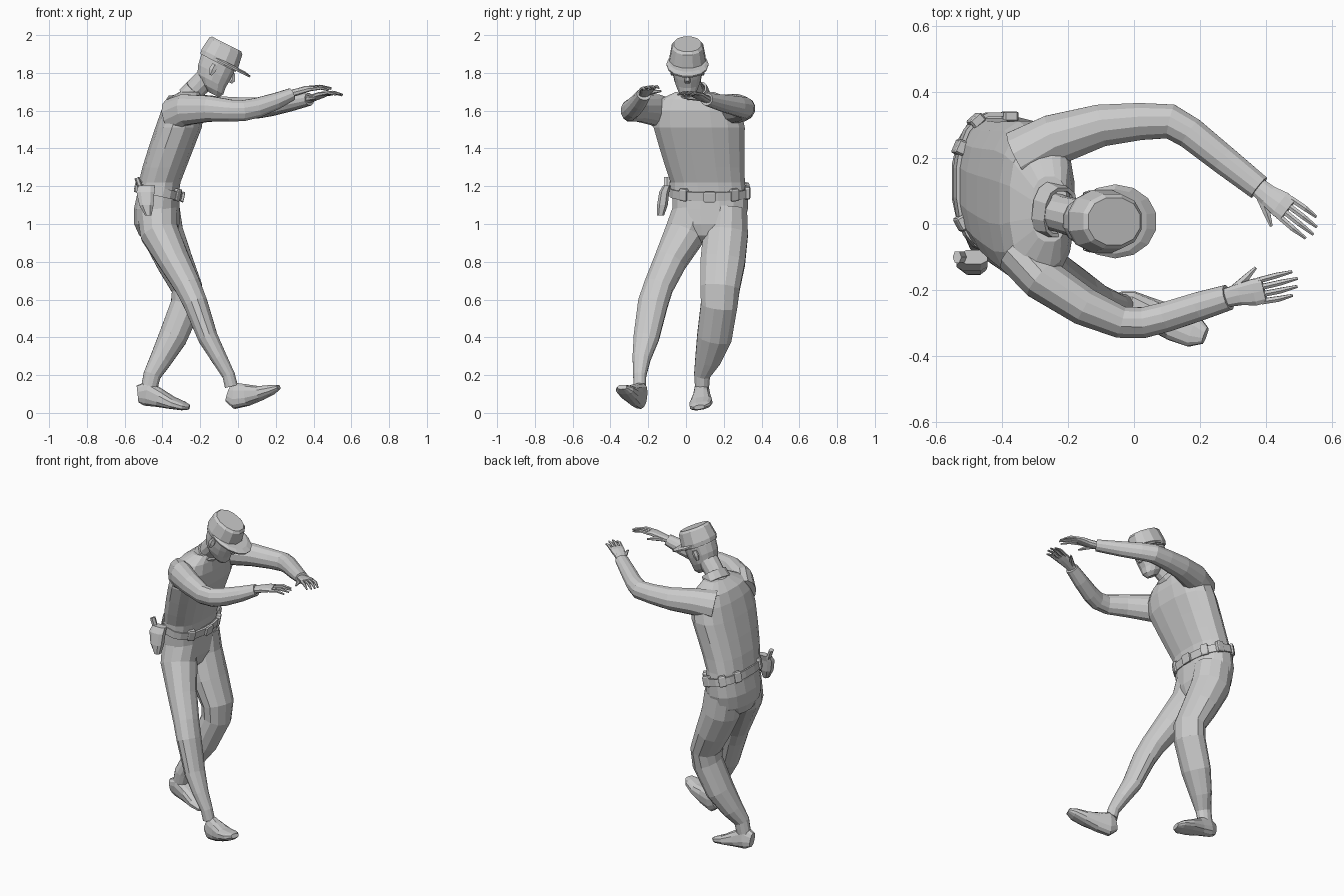
import bpy, bmesh
from math import sin, cos, pi, radians
from mathutils import Vector, Matrix

X, Y, Z = Vector((1, 0, 0)), Vector((0, 1, 0)), Vector((0, 0, 1))


def loft(bm, rings, ref=None, n=12, p=1.0, caps=True):
    """Skin ellipses (x, y, z, ru, rv); level ones, or square to the path when ref is given."""
    pts = [Vector(r[:3]) for r in rings]
    loops = []
    for i, r in enumerate(rings):
        u, v = X, Y
        if ref is not None:
            t = (pts[min(i + 1, len(pts) - 1)] - pts[max(i - 1, 0)]).normalized()
            u = (ref - t * ref.dot(t)).normalized()
            v = t.cross(u)
        ring = []
        for k in range(n):
            a = 2 * pi * (k + 0.5) / n
            c, s = cos(a), sin(a)
            c = abs(c) ** p * (1 if c > 0 else -1)
            s = abs(s) ** p * (1 if s > 0 else -1)
            ring.append(bm.verts.new(pts[i] + u * c * r[3] + v * s * r[4]))
        loops.append(ring)
    for a, b in zip(loops, loops[1:]):
        for k in range(n):
            bm.faces.new((a[k], a[(k + 1) % n], b[(k + 1) % n], b[k]))
    if caps:
        bm.faces.new(loops[0][::-1])
        bm.faces.new(loops[-1])


def finish(name, bm, matrix=None):
    bmesh.ops.recalc_face_normals(bm, faces=bm.faces)
    if matrix:
        bm.transform(matrix)
    me = bpy.data.meshes.new(name)
    bm.to_mesh(me)
    bm.free()
    ob = bpy.data.objects.new(name, me)
    bpy.context.collection.objects.link(ob)
    return ob


def part(name, rings, ref=None, n=12, p=1.0, matrix=None, caps=True):
    bm = bmesh.new()
    loft(bm, rings, ref, n, p, caps)
    return finish(name, bm, matrix)


def box(name, loc, size, yaw=0.0, tilt=0.0):
    bm = bmesh.new()
    bmesh.ops.create_cube(bm, size=1)
    bmesh.ops.bevel(bm, geom=bm.edges[:], offset=0.12, segments=1, affect='EDGES')
    m = (Matrix.Translation(loc) @ Matrix.Rotation(tilt, 4, 'Y')
         @ Matrix.Rotation(yaw, 4, 'Z') @ Matrix.Diagonal((*size, 1)))
    return finish(name, bm, m)


# Torso and pelvis
part("torso", [(-.425, .12, 1.15, .112, .205), (-.415, .115, 1.22, .112, .2),
               (-.39, .1, 1.3, .118, .212), (-.355, .085, 1.4, .122, .228),
               (-.315, .07, 1.51, .125, .245), (-.293, .062, 1.6, .115, .235),
               (-.282, .06, 1.66, .095, .2), (-.255, .045, 1.70, .055, .1)], n=16, p=.8)
part("pelvis", [(-.42, .128, 1.17, .113, .203), (-.43, .128, 1.08, .123, .203),
                (-.43, .125, 1.0, .122, .185), (-.425, .115, .94, .1, .12),
                (-.415, .11, .9, .05, .05)], n=16, p=.85)

# Legs
part("right_leg", [(-.43, .035, 1.08, .105, .11), (-.415, -.005, .95, .11, .105),
                   (-.335, -.085, .8, .088, .085), (-.265, -.145, .67, .08, .072),
                   (-.225, -.175, .58, .082, .066), (-.16, -.21, .4, .07, .055),
                   (-.1, -.235, .29, .05, .044), (-.05, -.245, .2, .036, .035),
                   (-.035, -.245, .14, .034, .036)], Y)
part("left_leg", [(-.42, .215, 1.08, .112, .115), (-.4, .21, .95, .122, .115),
                  (-.335, .195, .8, .122, .1), (-.27, .18, .66, .108, .085),
                  (-.275, .175, .57, .1, .085), (-.345, .15, .4, .095, .078),
                  (-.41, .115, .28, .07, .06), (-.455, .085, .2, .044, .048),
                  (-.47, .085, .13, .038, .045)], Y)

# Shoes
part("right_shoe", [(-.05, -.23, .1, .026, .045), (-.015, -.242, .09, .04, .07),
                    (.05, -.27, .095, .046, .058), (.12, -.3, .105, .054, .038),
                    (.18, -.325, .123, .05, .026), (.215, -.338, .137, .026, .013)],
     Vector((0, 1, -.12)), 12, .8)
part("left_shoe", [(-.532, .088, .1, .024, .045), (-.485, .088, .105, .04, .068),
                   (-.42, .085, .08, .048, .05), (-.35, .08, .054, .062, .032),
                   (-.29, .074, .037, .056, .022), (-.258, .07, .03, .028, .012)],
     Vector((0, 1, .2)), 12, .8)

# Sleeves
part("right_arm", [(-.35, -.09, 1.57, .095, .07), (-.28, -.165, 1.605, .085, .068),
                   (-.15, -.25, 1.61, .07, .06), (-.04, -.297, 1.6, .06, .05),
                   (.03, -.298, 1.6, .057, .048), (.1, -.28, 1.615, .054, .047),
                   (.2, -.248, 1.65, .045, .045), (.285, -.222, 1.687, .034, .04)], Z)
part("left_arm", [(-.34, .2, 1.59, .095, .09), (-.24, .255, 1.612, .08, .08),
                  (-.1, .298, 1.61, .068, .066), (.02, .31, 1.612, .06, .058),
                  (.11, .31, 1.615, .057, .054), (.17, .275, 1.623, .054, .05),
                  (.27, .195, 1.64, .046, .046), (.378, .11, 1.66, .034, .04)], Z)


# Hands: palm, four bent fingers and a thumb
def hand(name, wrist, d, side):
    d = Vector(d).normalized()
    s = Vector(side)
    s = (s - d * s.dot(d)).normalized()
    up = d.cross(s)
    up = up if up.z > 0 else -up

    def at(a, b, c, *r):
        return (*(Vector(wrist) + d * a + s * b + up * c), *r)
    bm = bmesh.new()
    loft(bm, [at(-.02, 0, 0, .028, .02), at(.04, .002, .002, .034, .018),
              at(.085, 0, .004, .042, .016), at(.115, 0, .003, .04, .011)], s, 10, .8)
    for i, length in enumerate((.1, .112, .106, .085)):
        b = .032 - .0215 * i
        loft(bm, [at(.1, b, .002, .01, .01), at(.11 + length * .5, b * 1.1, -.004, .0095, .009),
                  at(.105 + length, b * 1.1, -.026, .005, .005)], s, 6)
    loft(bm, [at(.02, .02, -.002, .014, .014), at(.065, .046, -.01, .012, .011),
              at(.1, .07, -.018, .005, .005)], s, 6)
    return finish(name, bm)


hand("right_hand", (.285, -.222, 1.69), (.97, .2, .25), (-.2, .97, .1))
hand("left_hand", (.378, .11, 1.66), (.79, -.61, .25), (-.62, -.78, 0))

# Neck and collar
part("neck", [(-.265, .045, 1.66, .06, .06), (-.22, .03, 1.72, .056, .058),
              (-.15, .012, 1.79, .06, .06)], Y)
collar = part("collar", [(-.255, .045, 1.672, .086, .068), (-.222, .035, 1.713, .078, .062)],
              Y, 12, .8, caps=False)
collar.modifiers.new("thickness", 'SOLIDIFY').thickness = .012

# Head and cap, modelled upright and then bowed forward
bow = Matrix.Translation((-.17, .008, 1.70)) @ Matrix.Rotation(radians(27), 4, 'Y')
part("head", [(.045, 0, .005, .03, .028), (.02, 0, .03, .07, .054), (0, 0, .065, .085, .07),
              (-.008, 0, .11, .096, .079), (-.012, 0, .16, .1, .083),
              (-.012, 0, .2, .098, .083)], n=14, p=.9, matrix=bow)
part("nose", [(.085, 0, .155, .012, .009), (.095, 0, .12, .02, .016),
              (.09, 0, .1, .014, .015)], n=6, matrix=bow)
part("cap_crown", [(-.013, 0, .165, .108, .094), (-.014, 0, .19, .112, .098),
                   (-.016, 0, .262, .102, .085), (-.017, 0, .275, .09, .073)],
     n=12, p=.9, matrix=bow)
part("cap_visor", [(.035, 0, .172, .14, .11), (.035, 0, .182, .142, .112),
                   (.03, 0, .19, .11, .098)], n=14, matrix=bow)
for y in (-.082, .082):
    part("ear", [(-.02, y, .09, .01, .006), (-.022, y, .12, .022, .012),
                 (-.022, y, .15, .018, .01)], n=6, matrix=bow)

# Belt with buckle and pouches
TILT = radians(12)
tip = Matrix.Translation((-.42, .125, 1.17)) @ Matrix.Rotation(TILT, 4, 'Y')
belt = part("belt", [(0, 0, -.023, .126, .214), (0, 0, .023, .126, .214)], n=20, p=.85,
            matrix=tip, caps=False)
belt.modifiers.new("thickness", 'SOLIDIFY').thickness = .012
box("belt_buckle", tip @ Vector((.131, 0, 0)), (.016, .065, .056), 0, TILT)
for deg in (-40, 38, 70, 118, 150, 215):
    a = radians(deg)
    spot = tip @ Vector((.127 * cos(a), .213 * sin(a), .005))
    yaw = radians(90) if abs(sin(a)) > .9 else a * .8 if cos(a) > 0 else pi + (a - pi) * .8
    box("belt_pouch", spot, (.03, .045, .065), yaw, TILT)

# Holster on the right hip, and a back pouch
part("holster", [(-.485, -.1, 1.205, .045, .022), (-.49, -.115, 1.17, .05, .028),
                 (-.485, -.125, 1.1, .04, .03), (-.475, -.135, 1.045, .018, .02)],
     n=8, p=.7)
part("holster_grip", [(-.515, -.1, 1.19, .018, .014), (-.535, -.1, 1.245, .02, .014)],
     Y, 6)
